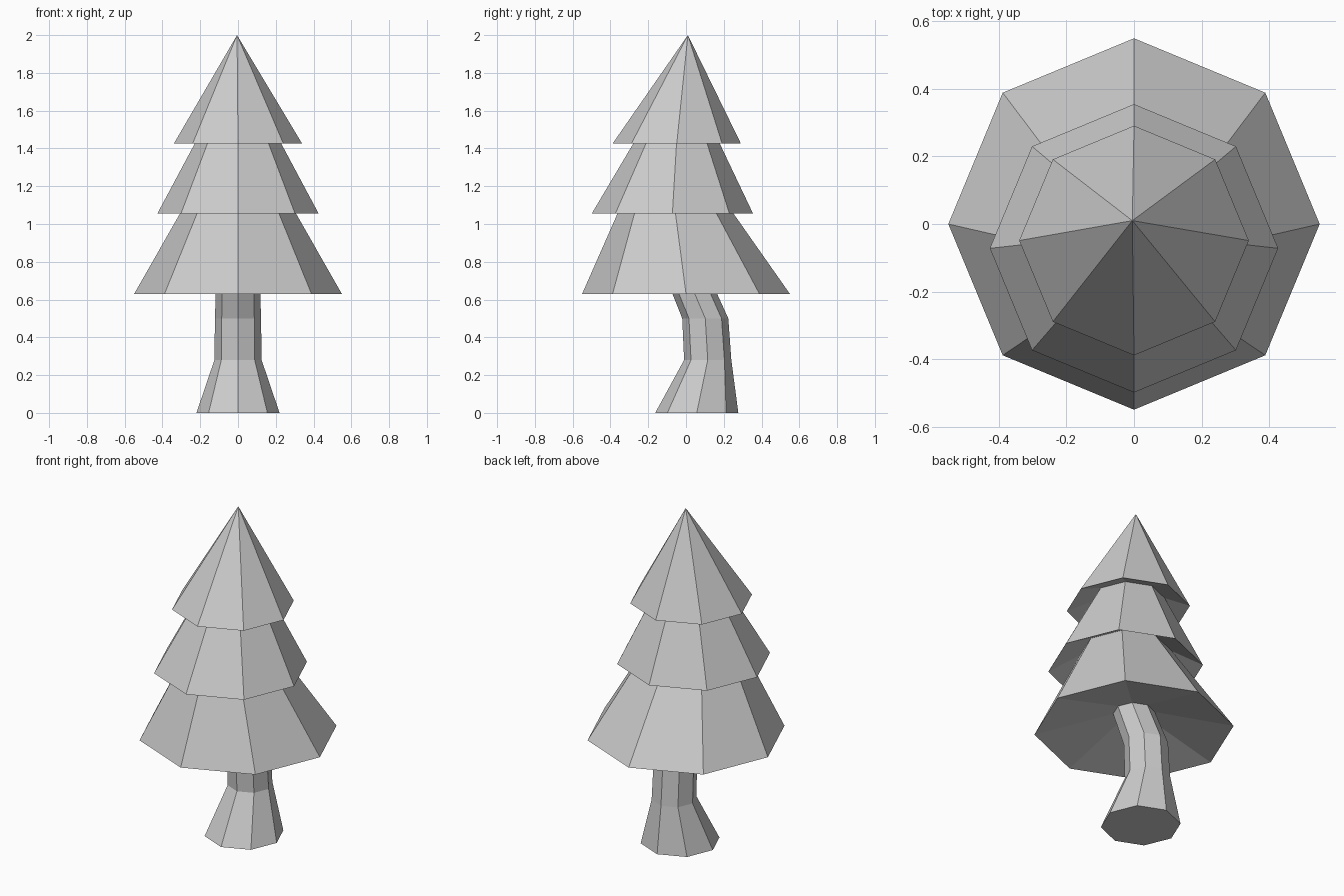
import bpy, bmesh
from math import cos, sin, pi

SIDES = 8

cube = bpy.data.objects.get("Cube")
if cube:
    bpy.data.objects.remove(cube, do_unlink=True)

grey = bpy.data.materials.new("plain grey")
grey.use_nodes = True
colour = (0.6, 0.6, 0.6, 1)
grey.diffuse_color = colour
grey.node_tree.nodes["Principled BSDF"].inputs["Base Color"].default_value = colour


def loft(name, rings, cap_start=False, tip=None):
    """Join level eight-sided rings, each given as (z, radius, centre y)."""
    bm = bmesh.new()
    loops = []
    for z, r, cy in rings:
        angles = [2 * pi * i / SIDES for i in range(SIDES)]
        loops.append([bm.verts.new((r * cos(a), cy + r * sin(a), z)) for a in angles])
    for low, high in zip(loops, loops[1:]):
        for i in range(SIDES):
            j = (i + 1) % SIDES
            bm.faces.new((low[i], low[j], high[j], high[i]))
    if cap_start:
        bm.faces.new(loops[0][::-1])
    if tip:
        point = bm.verts.new(tip)
        for i in range(SIDES):
            bm.faces.new((loops[-1][i], loops[-1][(i + 1) % SIDES], point))
    bmesh.ops.recalc_face_normals(bm, faces=bm.faces)
    mesh = bpy.data.meshes.new(name)
    bm.to_mesh(mesh)
    bm.free()
    mesh.materials.append(grey)
    obj = bpy.data.objects.new(name, mesh)
    bpy.context.collection.objects.link(obj)
    return obj


# Shared rings where one part runs into the next
trunk_top = (0.74, 0.115, 0.0)
lower_top = (1.15, 0.253, -0.068)
middle_top = (1.48, 0.2, -0.047)

# Bent trunk with a flared foot
loft("trunk", [(0, 0.22, 0.057), (0.28, 0.125, 0.115),
               (0.5, 0.122, 0.102), trunk_top], cap_start=True)

# Branch tiers: hollowed underside, rim, then the sloping skirt
loft("lower_branches", [trunk_top, (0.63, 0.55, 0), lower_top])
loft("middle_branches", [lower_top, (1.055, 0.427, -0.072), middle_top])
loft("top_branches", [middle_top, (1.425, 0.34, -0.049)], tip=(-0.005, 0.01, 2))
